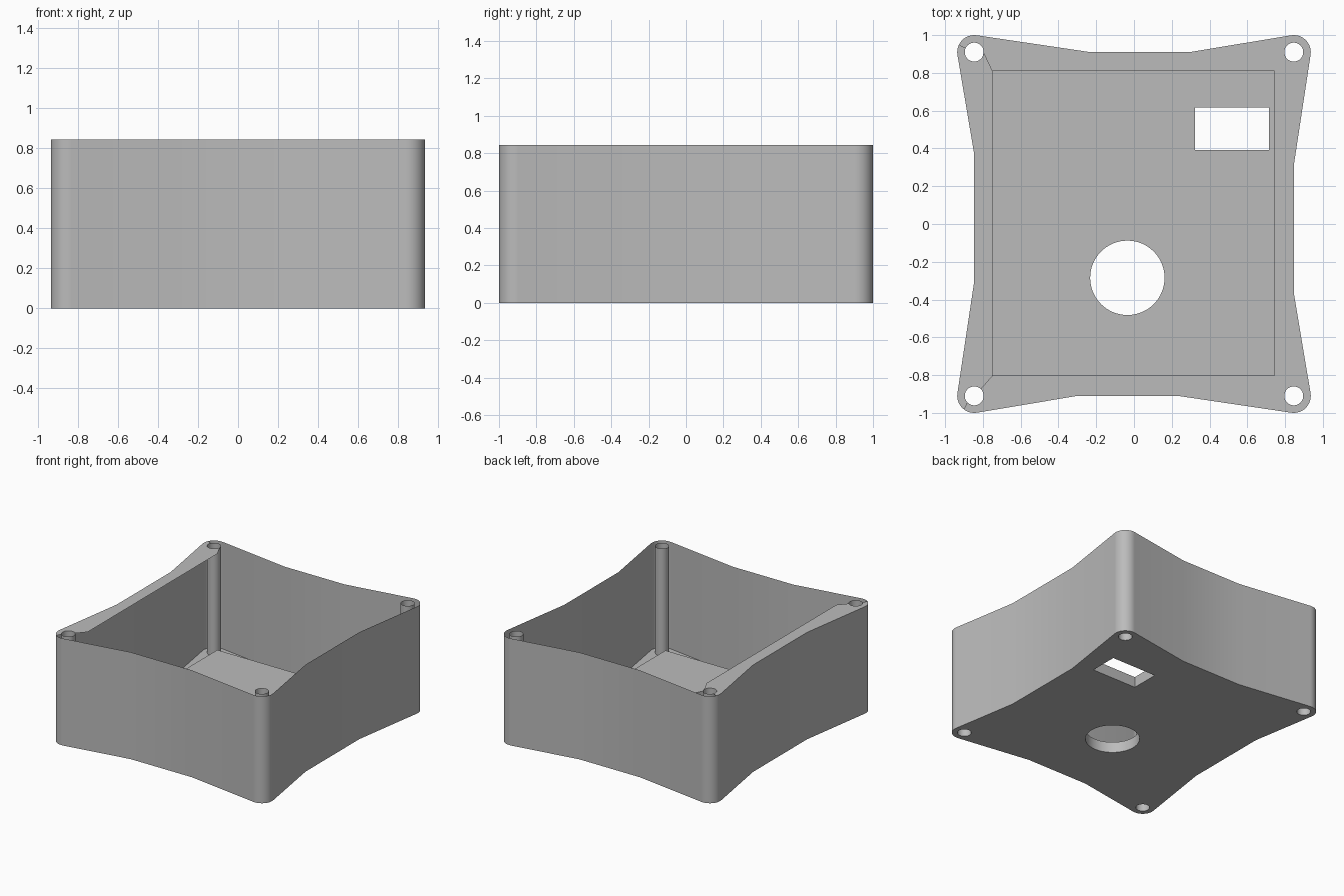
import bpy
import bmesh
from math import acos, atan2, cos, sin, pi, tau, radians, hypot

cube = bpy.data.objects.get("Cube")
if cube:
    bpy.data.objects.remove(cube, do_unlink=True)

HEIGHT = 0.845
FLOOR = 0.085
CX, CY = 0.846, 0.91        # screw positions
CORNER_R, TUBE_R = 0.09, 0.05

gray = bpy.data.materials.new("plain gray")
gray.use_nodes = True
color = (0.5, 0.5, 0.5, 1)
gray.diffuse_color = color
gray.node_tree.nodes["Principled BSDF"].inputs["Base Color"].default_value = color


def arc(cx, cy, r, start, end, steps):
    angles = [start + (end - start) * i / steps for i in range(steps + 1)]
    return [(cx + r * cos(a), cy + r * sin(a)) for a in angles]


def circle(cx, cy, r, steps=40):
    return arc(cx, cy, r, 0, tau, steps)[:-1]


def rectangle(x0, x1, y0, y1):
    return [(x0, y0), (x1, y0), (x1, y1), (x0, y1)]


def add_band(bm, loop, z0, z1, inward=False):
    """Vertical wall following a closed counter-clockwise loop."""
    low = [bm.verts.new((x, y, z0)) for x, y in loop]
    high = [bm.verts.new((x, y, z1)) for x, y in loop]
    for i in range(len(loop)):
        j = (i + 1) % len(loop)
        quad = [low[i], low[j], high[j], high[i]]
        bm.faces.new(quad[::-1] if inward else quad)


def add_sheet(bm, loops, z, up):
    """Flat sheet: the first loop is the outline, the others are holes."""
    edges = []
    for loop in loops:
        verts = [bm.verts.new((x, y, z)) for x, y in loop]
        edges += [bm.edges.new((verts[i - 1], verts[i])) for i in range(len(verts))]
    fill = bmesh.ops.triangle_fill(bm, use_beauty=True, use_dissolve=False,
                                   edges=edges, normal=(0, 0, up))
    for face in fill["geom"]:
        if isinstance(face, bmesh.types.BMFace):
            face.normal_update()
            if face.normal.z * up < 0:
                face.normal_flip()


def finish(name, bm):
    bmesh.ops.remove_doubles(bm, verts=bm.verts, dist=0.0001)
    mesh = bpy.data.meshes.new(name)
    bm.to_mesh(mesh)
    bm.free()
    mesh.materials.append(gray)
    obj = bpy.data.objects.new(name, mesh)
    bpy.context.collection.objects.link(obj)
    bpy.ops.object.select_all(action="DESELECT")
    obj.select_set(True)
    bpy.context.view_layer.objects.active = obj
    bpy.ops.object.shade_smooth_by_angle(angle=radians(30))
    return obj


# Outline: round corners joined tangentially to the pinched-in sides
bends = [(CX, 0.31), (0.295, CY), (-0.233, CY), (-CX, 0.37),
         (-CX, -0.305), (-0.3, -CY), (0.233, -CY), (CX, -0.365)]
corners = [(CX, CY), (-CX, CY), (-CX, -CY), (CX, -CY)]
outline = []
for k, (cx, cy) in enumerate(corners):
    before, after = bends[2 * k], bends[2 * k + 1]
    tangents = []
    for (px, py), side in ((before, 1), (after, -1)):
        dx, dy = px - cx, py - cy
        tangents.append(atan2(dy, dx) + side * acos(CORNER_R / hypot(dx, dy)))
    start, end = tangents
    while end < start:
        end += tau
    while end - start > tau:
        end -= tau
    outline += [before] + arc(cx, cy, CORNER_R, start, end, 12) + [after]

# Thin outer wall
bm = bmesh.new()
add_band(bm, outline, 0, HEIGHT)
finish("outer_wall", bm)

# Base: underside, inner floor and the walls of both cutouts
cutouts = [circle(-0.035, -0.285, 0.197, 64), rectangle(0.322, 0.715, 0.393, 0.618)]
screw_holes = [circle(cx, cy, TUBE_R) for cx, cy in corners]
bm = bmesh.new()
add_sheet(bm, [outline] + screw_holes + cutouts, 0, -1)
add_sheet(bm, [rectangle(-0.75, 0.744, -0.806, 0.812)] + cutouts, FLOOR, 1)
for loop in cutouts:
    add_band(bm, loop, 0, FLOOR, inward=True)
finish("base", bm)

# Screw tubes in the corners
names = ["back_left", "back_right", "front_right", "front_left"]
for name, loop in zip(names, screw_holes):
    bm = bmesh.new()
    add_band(bm, loop, 0, HEIGHT, inward=True)
    finish(name + "_screw_tube", bm)

# Flat rim along one side, wrapping round its two screw tubes
rim = [(x, y) for x, y in outline if x < -0.8 and -0.99 < y < 0.96]
rim += arc(-CX, -CY, TUBE_R, 1.25 * pi, 0.25 * pi, 20)
rim += [(-0.75, -0.806), (-0.75, 0.812)]
rim += arc(-CX, CY, TUBE_R, 0, -1.14 * pi, 23)
bm = bmesh.new()
add_sheet(bm, [rim], HEIGHT, 1)
finish("right_rim", bm)
